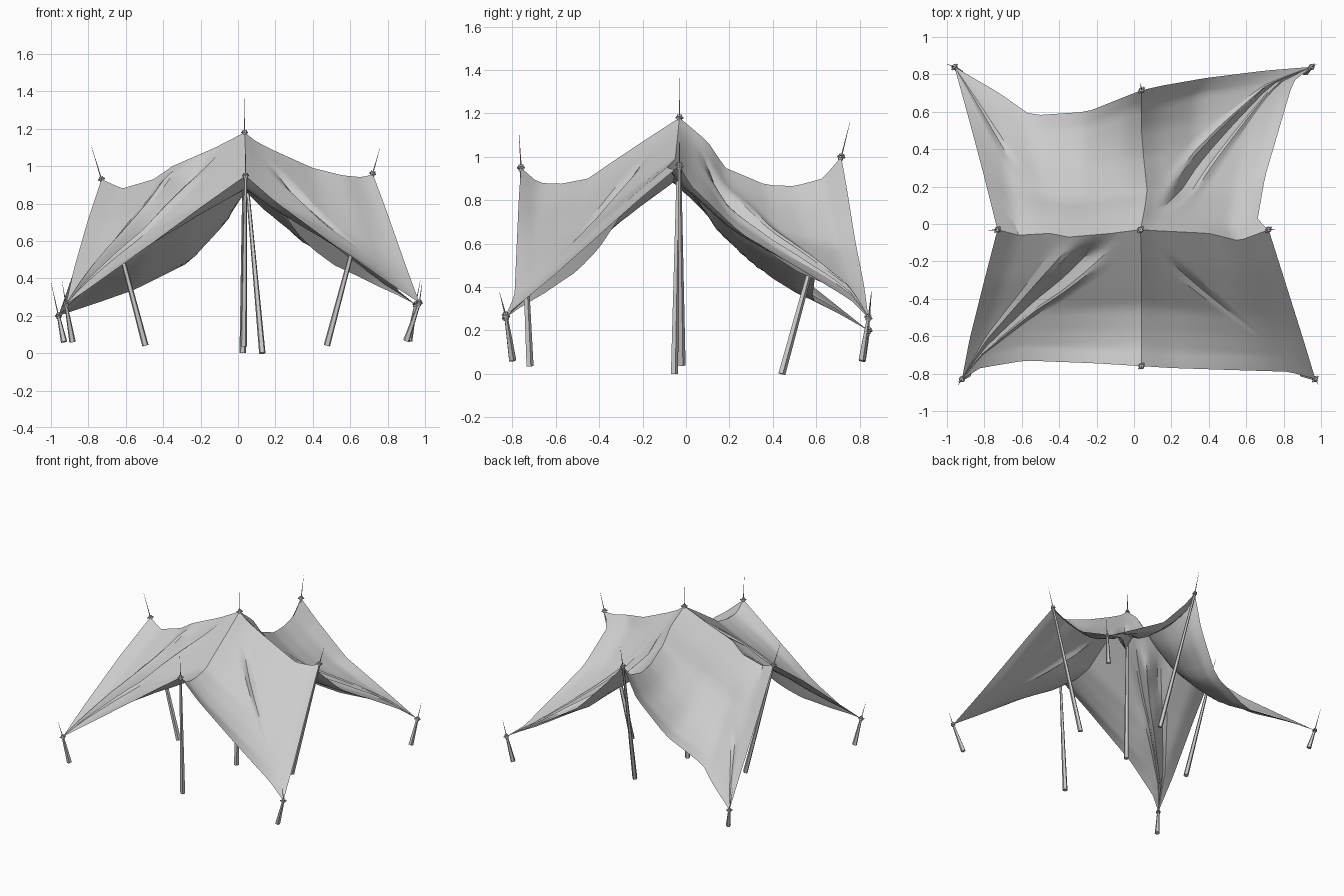
import bpy, bmesh, math
from mathutils import Vector as V

cube = bpy.data.objects.get("Cube")
if cube:
    bpy.data.objects.remove(cube)


def material(name, value):
    m = bpy.data.materials.new(name)
    m.use_nodes = True
    col = (value, value, value, 1)
    m.diffuse_color = col
    m.node_tree.nodes["Principled BSDF"].inputs["Base Color"].default_value = col
    return m


GREY = material("light grey", 0.6)


def add_object(name, bm, angle=30):
    mesh = bpy.data.meshes.new(name)
    bm.to_mesh(mesh)
    bm.free()
    mesh.materials.append(GREY)
    ob = bpy.data.objects.new(name, mesh)
    bpy.context.collection.objects.link(ob)
    bpy.ops.object.select_all(action='DESELECT')
    ob.select_set(True)
    bpy.context.view_layer.objects.active = ob
    bpy.ops.object.shade_smooth_by_angle(angle=math.radians(angle))


def along(path, t):
    """Point at fraction t of a polyline's length."""
    lengths = [(b - a).length for a, b in zip(path, path[1:])]
    d = t * sum(lengths)
    for a, b, l in zip(path, path[1:], lengths):
        if d <= l:
            return a.lerp(b, d / l)
        d -= l
    return path[-1].copy()


def path(start, inner, end):
    return [start] + [V(p) for p in inner] + [end]


# Points where the cloth is tied
peak = V((.035, -.03, 1.18))
left, right = V((.72, -.03, .96)), V((-.73, -.03, .93))
front, back = V((.04, -.76, .95)), V((.04, .715, 1.0))
fl, fr = V((.97, -.83, .27)), V((-.92, -.83, .26))
bl, br = V((.95, .84, .26)), V((-.96, .84, .20))

# Ridges from the peak to the four side poles
ridge_l = path(peak, [(.1, -.035, 1.13), (.2, -.04, 1.08), (.4, -.05, .99), (.56, -.09, .95), (.67, -.05, .94)], left)
ridge_r = path(peak, [(-.12, -.05, 1.1), (-.35, -.07, 1.0), (-.45, -.05, .93), (-.62, -.06, .88)], right)
ridge_f = path(peak, [(.04, -.2, 1.07), (.04, -.35, .97), (.04, -.45, .9), (.04, -.58, .875), (.04, -.68, .88)], front)
ridge_b = path(peak, [(.06, .1, 1.07), (.07, .18, .95), (.05, .37, .87), (.04, .5, .865), (.04, .63, .9)], back)

# Quarter panels: two ridges, the hanging edges down to the corner, and
# folds as (direction across the fan, half width, height, start, end)
panels = [
    (ridge_l, ridge_f, path(left, [(.78, -.22, .8), (.9, -.6, .46)], fl),
     path(front, [(.2, -.77, .81), (.5, -.78, .59), (.83, -.79, .36)], fl),
     [(.5, .05, -.03, .3, .8)]),
    (ridge_r, ridge_f, path(right, [(-.8, -.3, .72), (-.88, -.62, .44)], fr),
     path(front, [(-.2, -.745, .78), (-.58, -.73, .5), (-.82, -.77, .33)], fr),
     [(.375, .075, -.09, 0, .96), (.275, .05, .03, 0, .96), (.475, .05, .02, 0, .8)]),
    (ridge_l, ridge_b, path(left, [(.66, .02, .87), (.7, .25, .65), (.85, .76, .34)], bl),
     path(back, [(.15, .74, .86), (.38, .78, .61), (.7, .82, .41)], bl),
     [(.5, .075, -.08, 0, .82), (.4, .05, .015, 0, .8), (.6, .05, .015, 0, .8)]),
    (ridge_r, ridge_b, path(right, [(-.8, .25, .67), (-.88, .55, .43)], br),
     path(back, [(-.05, .68, .76), (-.25, .6, .49), (-.55, .58, .34), (-.72, .7, .28)], br),
     [(.2, .05, -.02, 0, .5)]),
]


def clamp(x):
    return max(0, min(1, x))


def fold_height(folds, a, t):
    return sum(h * clamp(1 - abs(a - c) / w) * clamp((t - t0) * 3) * clamp((t1 - t) * 8)
               for c, w, h, t0, t1 in folds)


# Canopy: each panel is a fan of strips that spread from its low corner
STRIPS, RINGS = 40, 18
bm = bmesh.new()
for rx, ry, ex, ey, folds in panels:

    def surface(u, v):
        return ((1 - v) * along(rx, u) + v * along(ey, u)
                + (1 - u) * along(ry, v) + u * along(ex, v)
                - (1 - u) * (1 - v) * peak - u * (1 - v) * rx[-1]
                - (1 - u) * v * ry[-1] - u * v * ex[-1])

    corner = bm.verts.new(ex[-1])
    previous = None
    for i in range(STRIPS + 1):
        a = i / STRIPS
        u0, v0 = max(0, 1 - 2 * a), max(0, 2 * a - 1)
        strip = [corner]
        for k in range(1, RINGS + 1):
            t = k / RINGS
            p = surface(1 - (1 - u0) * t, 1 - (1 - v0) * t)
            p.z += fold_height(folds, a, t)
            strip.append(bm.verts.new(p))
        if previous:
            bm.faces.new((corner, previous[1], strip[1]))
            for k in range(1, RINGS):
                bm.faces.new((previous[k], previous[k + 1], strip[k + 1], strip[k]))
        previous = strip
bmesh.ops.remove_doubles(bm, verts=bm.verts, dist=.0005)
bmesh.ops.recalc_face_normals(bm, faces=bm.faces)
if sum(f.normal.z for f in bm.faces) < 0:
    bmesh.ops.reverse_faces(bm, faces=bm.faces)
add_object("cloth_canopy", bm)


def rod(bm, a, b, ra, rb, sides):
    d = b - a
    made = bmesh.ops.create_cone(bm, cap_ends=True, segments=sides, radius1=ra,
                                 radius2=rb, depth=d.length)["verts"]
    rot = V((0, 0, 1)).rotation_difference(d).to_matrix()
    bmesh.ops.rotate(bm, verts=made, matrix=rot)
    bmesh.ops.translate(bm, verts=made, vec=(a + b) / 2)


def pole(name, foot, tie, tip, radius=.018):
    """Sharpened stick with cord wound round it at the tie."""
    foot, tip = V(foot), V(tip)
    bm = bmesh.new()
    rod(bm, foot, tie, radius, radius * .45, 5)
    rod(bm, tie, tip, radius * .2, .0005, 5)
    add_object(name, bm)
    axis = (tie - foot).normalized()
    bm = bmesh.new()
    for k, r in enumerate((.013, .017, .013)):
        c = tie + axis * (k - 1) * .010
        rod(bm, c - axis * .004, c + axis * .004, r, r * .85, 8)
    side = axis.orthogonal().normalized()
    rod(bm, tie - side * .022, tie + side * .022, .005, .005, 6)
    add_object(name + "_cord", bm)


pole("centre_pole", (.025, -.055, 0), peak, (.037, -.028, 1.38))
pole("left_pole", (.475, -.02, .04), left, (.76, -.03, 1.10))
pole("right_pole", (-.495, -.02, .04), right, (-.785, -.035, 1.11))
pole("front_pole", (.03, -.72, .035), front, (.04, -.77, 1.12))
pole("back_pole", (.13, .44, 0), back, (.035, .755, 1.16))
pole("front_left_stake", (.90, -.80, .065), fl, (.985, -.86, .38))
pole("front_right_stake", (-.885, -.80, .06), fr, (-.94, -.86, .38))
pole("back_left_stake", (.915, .81, .065), bl, (.975, .855, .39))
pole("back_right_stake", (-.93, .81, .06), br, (-1.0, .855, .38))
